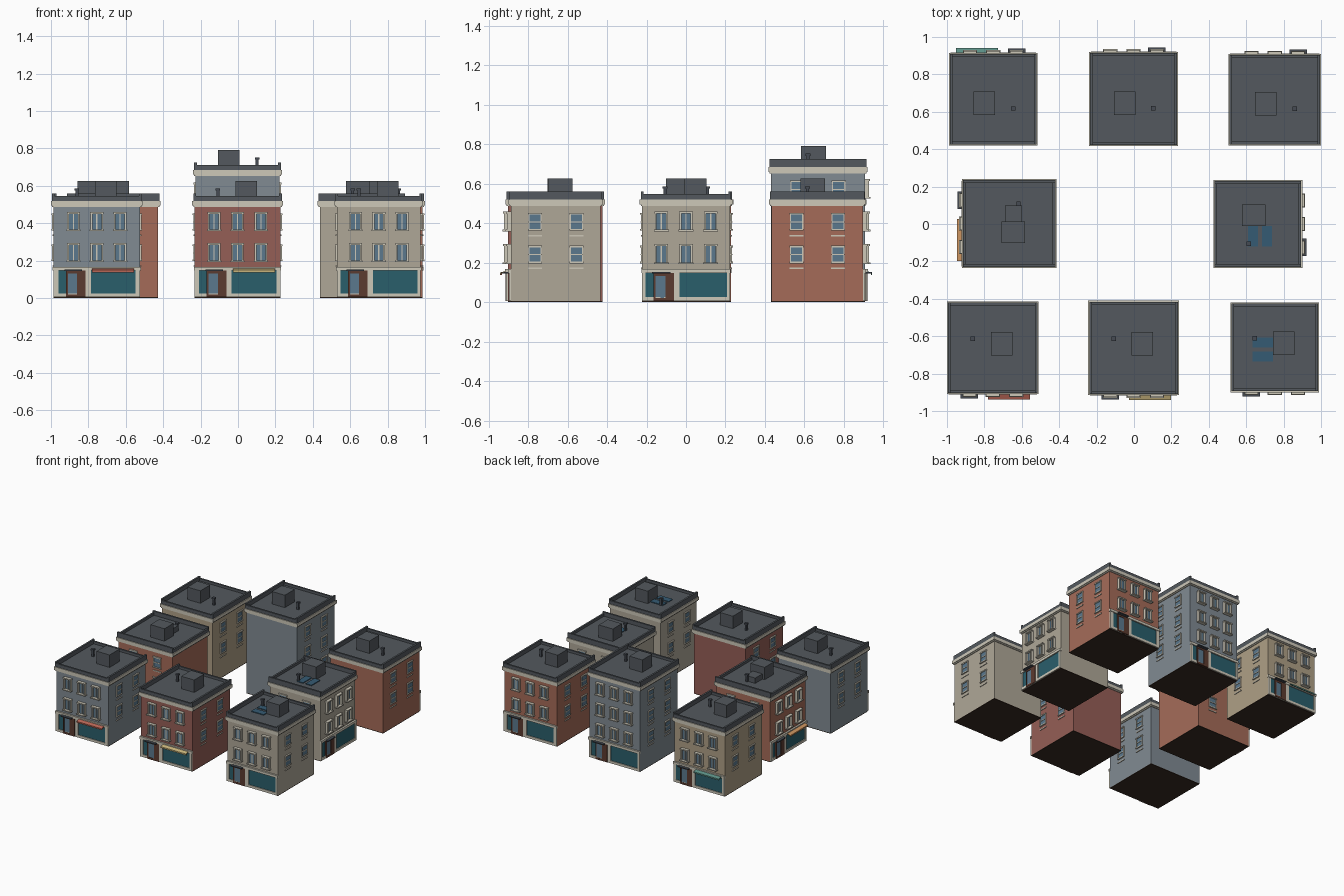
import bpy, bmesh, math
from mathutils import Matrix, Vector

if "Cube" in bpy.data.objects:
    bpy.data.objects.remove(bpy.data.objects["Cube"])

MATS = {}
COL = dict(grey=(.50, .54, .57), red=(.58, .37, .34), beige=(.68, .65, .59), orange=(.64, .42, .35),
           tan=(.68, .62, .52), cream=(.80, .78, .72), roof=(.33, .35, .37), glass=(.36, .47, .55),
           shop_glass=(.18, .37, .42), brown=(.36, .24, .20), base=(.23, .18, .15), dark=(.28, .30, .33),
           sky_glass=(.22, .36, .45), awn_red=(.72, .40, .34), awn_yellow=(.78, .70, .48),
           awn_green=(.36, .56, .52), awn_orange=(.80, .58, .38))


def mat(name):
    if name not in MATS:
        m = bpy.data.materials.new(name)
        m.diffuse_color = tuple(c ** 2.2 for c in COL[name]) + (1,)
        m.use_nodes = True
        m.node_tree.nodes["Principled BSDF"].inputs["Base Color"].default_value = m.diffuse_color
        MATS[name] = m
    return MATS[name]


def part(name, boxes, color, world):
    """One object from boxes given as (x0, x1, y0, y1, z0, z1)."""
    bm = bmesh.new()
    for x0, x1, y0, y1, z0, z1 in boxes:
        m = Matrix.Translation(((x0 + x1) / 2, (y0 + y1) / 2, (z0 + z1) / 2))
        m = m @ Matrix.Diagonal((abs(x1 - x0), abs(y1 - y0), abs(z1 - z0), 1))
        bmesh.ops.create_cube(bm, size=1, matrix=m)
    return finish(name, bm, color, world)


def finish(name, bm, color, world):
    bmesh.ops.recalc_face_normals(bm, faces=bm.faces)
    me = bpy.data.meshes.new(name)
    bm.to_mesh(me)
    bm.free()
    me.materials.append(mat(color))
    ob = bpy.data.objects.new(name, me)
    ob.matrix_world = world
    bpy.context.collection.objects.link(ob)
    return ob


def awning(name, color, world, yf):
    # folded slope plus small valance, extruded along the shop window
    prof = [(yf, .163), (yf - .040, .149), (yf - .040, .138), (yf - .036, .138), (yf - .036, .145), (yf, .157)]
    bm = bmesh.new()
    f = bm.faces.new([bm.verts.new((-.025, y, z)) for y, z in prof])
    r = bmesh.ops.extrude_face_region(bm, geom=[f])
    bmesh.ops.translate(bm, vec=(.225, 0, 0), verts=[v for v in r['geom'] if isinstance(v, bmesh.types.BMVert)])
    finish(name, bm, color, world)


def building(n, rect, angle, floors, wall, awn=None, skylights=False, hatch=False):
    x0, x1, y0, y1 = rect
    world = Matrix.Translation(((x0 + x1) / 2, (y0 + y1) / 2, 0)) @ Matrix.Rotation(math.radians(angle), 4, 'Z')
    w, d = (x1 - x0, y1 - y0) if angle in (0, 180) else (y1 - y0, x1 - x0)
    W, D, H = w / 2, d / 2, .165 * floors
    wx, yf = W - .013, -(D - .013)

    def add(label, boxes, color):
        part(f"{n}_{label}", boxes, color, world)

    # body, base and roof edge
    add("base", [(-wx, wx, yf, -yf, 0, .005)], "base")
    add("walls", [(-wx, wx, yf, -yf, .005, H)], wall)
    add("cornice", [(-W, W, -D, D, H, H + .025),
                    (-W + .006, W - .006, -D + .006, D - .006, H - .008, H)], "cream")
    p, t = .006, .014
    add("roof_deck", [(-W + p, W - p, -D + p, D - p, H + .02, H + .032)], "roof")
    add("parapet", [(s * (W - p), s * (W - p - t), -D + p, D - p, H + .025, H + .065) for s in (-1, 1)] +
        [(-W + p + t, W - p - t, s * (D - p), s * (D - p - t), H + .025, H + .052) for s in (-1, 1)], "roof")

    # rooftop equipment
    r = H + .032
    add("roof_unit", [(-.01, .105, -.04, .085, r, H + .132)], "roof")
    add("vent_pipe", [(-.113, -.097, .042, .058, r, H + .08), (-.118, -.094, .038, .062, H + .08, H + .092)], "dark")
    if hatch:
        add("roof_hatch", [(-.10, -.01, -.02, .065, r, H + .075)], "roof")
    if skylights:
        add("skylights", [(-.12, -.01, y, y + .052, r, r + .006) for y in (-.075, 0)], "sky_glass")

    # shopfront surround, glazing and door
    s = yf - .010
    add("shopfront_frame", [(-wx - .004, wx + .004, s - .004, yf, .147, .167), (-wx, wx, s, yf, .005, .025),
                            (-wx, -.205, s, yf, .025, .147), (-.06, -.032, s, yf, .025, .147),
                            (.208, wx, s, yf, .025, .147)], "cream")
    add("shop_window", [(-.032, .208, yf - .004, yf, .025, .147), (-.205, -.165, yf - .004, yf, .025, .147)],
        "shop_glass")
    add("door_frame", [(-.165, -.155, s - .003, yf, .005, .147), (-.105, -.06, s - .003, yf, .005, .147),
                       (-.155, -.105, s - .003, yf, .132, .147), (-.155, -.105, s - .003, yf, .005, .020)], "brown")
    add("door_glass", [(-.155, -.105, s, yf, .020, .132)], "glass")
    add("door_canopy", [(-.172, -.078, yf - .036, yf, .146, .154)], "dark")
    if awn:
        awning(f"{n}_awning", awn, world, yf)

    # front windows: surround, sill, mullion and panes
    frame, panes = [], []
    for f in range(1, floors):
        zb, zt = .165 * f + .037, .165 * f + .129
        for u in (-.125, 0, .125):
            for k in (-1, 1):
                frame.append((u + k * .033, u + k * .024, yf - .020, yf, zb, zt - .009))
            frame += [(u - .035, u + .035, yf - .024, yf, zt - .009, zt),
                      (u - .038, u + .038, yf - .028, yf, zb - .008, zb),
                      (u - .003, u + .003, yf - .010, yf, zb, zt - .009)]
            panes.append((u - .024, u + .024, yf - .005, yf, zb, zt - .009))
    add("front_window_frames", frame, "cream")
    add("front_window_panes", panes, "glass")

    # side windows: lintel, sash rail, jambs, sill and a slim band below
    frame, panes = [], []
    for k in (-1, 1):
        for f in range(1, floors):
            z = .165 * f
            for v in (-.105, .105):
                X = k * wx
                frame += [(X, X + k * .010, v - .036, v + .036, z + .113, z + .122),
                          (X, X + k * .010, v - .036, v + .036, z + .032, z + .040),
                          (X, X + k * .006, v - .036, v + .036, z + .003, z + .010),
                          (X, X + k * .008, v - .032, v + .032, z + .073, z + .079)]
                for j in (-1, 1):
                    frame.append((X, X + k * .007, v + j * .034, v + j * .028, z + .040, z + .113))
                panes.append((X, X + k * .004, v - .028, v + .028, z + .040, z + .113))
    add("side_window_frames", frame, "cream")
    add("side_window_panes", panes, "glass")


# eight buildings round the block, each facing outward
building("front_left", (-1.0, -.51, -.91, -.415), 0, 3, "grey", "awn_red")
building("front_middle", (-.245, .24, -.915, -.41), 0, 3, "red", "awn_yellow")
building("front_right", (.515, .99, -.90, -.42), 0, 3, "beige", skylights=True)
building("side_left", (-.92, -.415, -.235, .24), -90, 3, "orange", "awn_orange", hatch=True)
building("side_right", (.425, .90, -.235, .235), 90, 3, "beige", skylights=True)
building("back_left", (-.99, -.515, .42, .915), 180, 3, "tan", "awn_green")
building("back_middle", (-.24, .235, .417, .92), 180, 4, "grey")
building("back_right", (.505, 1.0, .42, .91), 180, 3, "orange")
